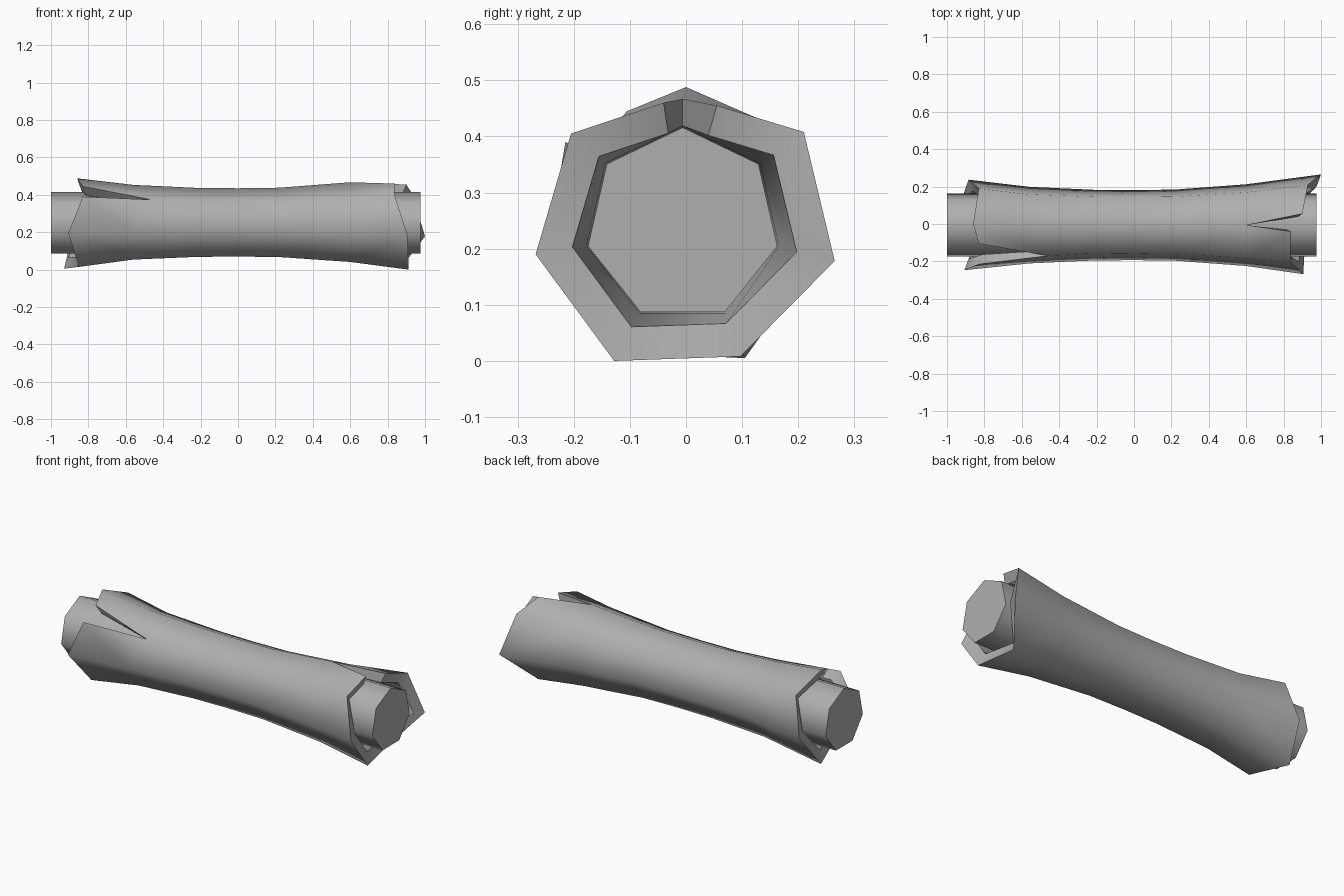
import bpy, bmesh, math
from mathutils import Vector

if "Cube" in bpy.data.objects:
    bpy.data.objects.remove(bpy.data.objects["Cube"])

N = 7
CY, CZ = -0.006, 0.243

grey = bpy.data.materials.new("dark_grey")
grey.diffuse_color = (0.43, 0.43, 0.43, 1)
grey.use_nodes = True
grey.node_tree.nodes["Principled BSDF"].inputs["Base Color"].default_value = grey.diffuse_color


def heptagon(x, r):
    # seven-sided ring, one corner pointing up, turning towards +y
    return [Vector((x, CY + r * math.sin(2 * math.pi * k / N),
                    CZ + r * math.cos(2 * math.pi * k / N))) for k in range(N)]


def inset(p, f):
    # inner rim point: pulled to the axis and slightly into the log
    return Vector((p.x * 0.975, CY + (p.y - CY) * f, CZ + (p.z - CZ) * f))


def finish(name, bm):
    bmesh.ops.recalc_face_normals(bm, faces=bm.faces)
    me = bpy.data.meshes.new(name)
    bm.to_mesh(me)
    bm.free()
    me.materials.append(grey)
    ob = bpy.data.objects.new(name, me)
    bpy.context.collection.objects.link(ob)
    bpy.ops.object.select_all(action='DESELECT')
    ob.select_set(True)
    bpy.context.view_layer.objects.active = ob
    bpy.ops.object.shade_smooth_by_angle(angle=math.radians(60))


# Wooden core
bm = bmesh.new()
a, b = [[bm.verts.new(p) for p in heptagon(x, 0.173)] for x in (-1.0, 0.975)]
for k in range(N):
    j = (k + 1) % N
    bm.faces.new((a[k], a[j], b[j], b[k]))
bm.faces.new(a)
bm.faces.new(b)
finish("log_core", bm)

# Bark: flared rings (x, outer radius, inner radius)
bm = bmesh.new()
rings = [(-0.56, 0.210, 0.172), (-0.22, 0.194, 0.157), (0.0, 0.192, 0.155),
         (0.22, 0.195, 0.157), (0.6, 0.224, 0.176)]
outer, inner = [], []
for i, (x, ro, ri) in enumerate(rings):
    for target, r in ((outer, ro), (inner, ri)):
        pts = heptagon(x, r)
        if i == 0:
            pts[6].x = -0.46      # tip of the left crack
        target.append([bm.verts.new(p) for p in pts])

# Ragged ends; the cracked corner comes as two points (first and last)
left_crack, right_crack = 6, 0
left_end = [(-0.83, -0.105, 0.445), (-0.86, 0, 0.488), (-0.83, 0.19, 0.405),
            (-0.885, 0.237, 0.19), (-0.93, 0.105, 0.005),
            (-0.85, -0.115, 0.015), (-0.907, -0.247, 0.195), (-0.83, -0.215, 0.39)]
right_end = [(0.90, 0.055, 0.455), (0.93, 0.21, 0.408), (1.0, 0.265, 0.178),
             (0.87, 0.097, 0.008), (0.913, -0.128, 0.0),
             (0.905, -0.268, 0.19), (0.835, -0.205, 0.405), (0.84, -0.04, 0.46)]

# Walls between the rings
for shell in (outer, inner):
    for r0, r1 in zip(shell, shell[1:]):
        for k in range(N):
            j = (k + 1) % N
            bm.faces.new((r0[k], r0[j], r1[j], r1[k]))

# Flared ends with rims and crack walls
for end, crack, o, n in ((left_end, left_crack, outer[0], inner[0]),
                         (right_end, right_crack, outer[-1], inner[-1])):
    eo = [bm.verts.new(p) for p in end]
    ei = [bm.verts.new(inset(Vector(p), 0.75)) for p in end]
    for i in range(N):
        k, j = (crack + i) % N, (crack + i + 1) % N
        bm.faces.new((o[k], o[j], eo[i + 1], eo[i]))
        bm.faces.new((n[k], n[j], ei[i + 1], ei[i]))
        bm.faces.new((eo[i], eo[i + 1], ei[i + 1], ei[i]))
    for i in (0, N):
        bm.faces.new((o[crack], eo[i], ei[i], n[crack]))
finish("log_bark", bm)
